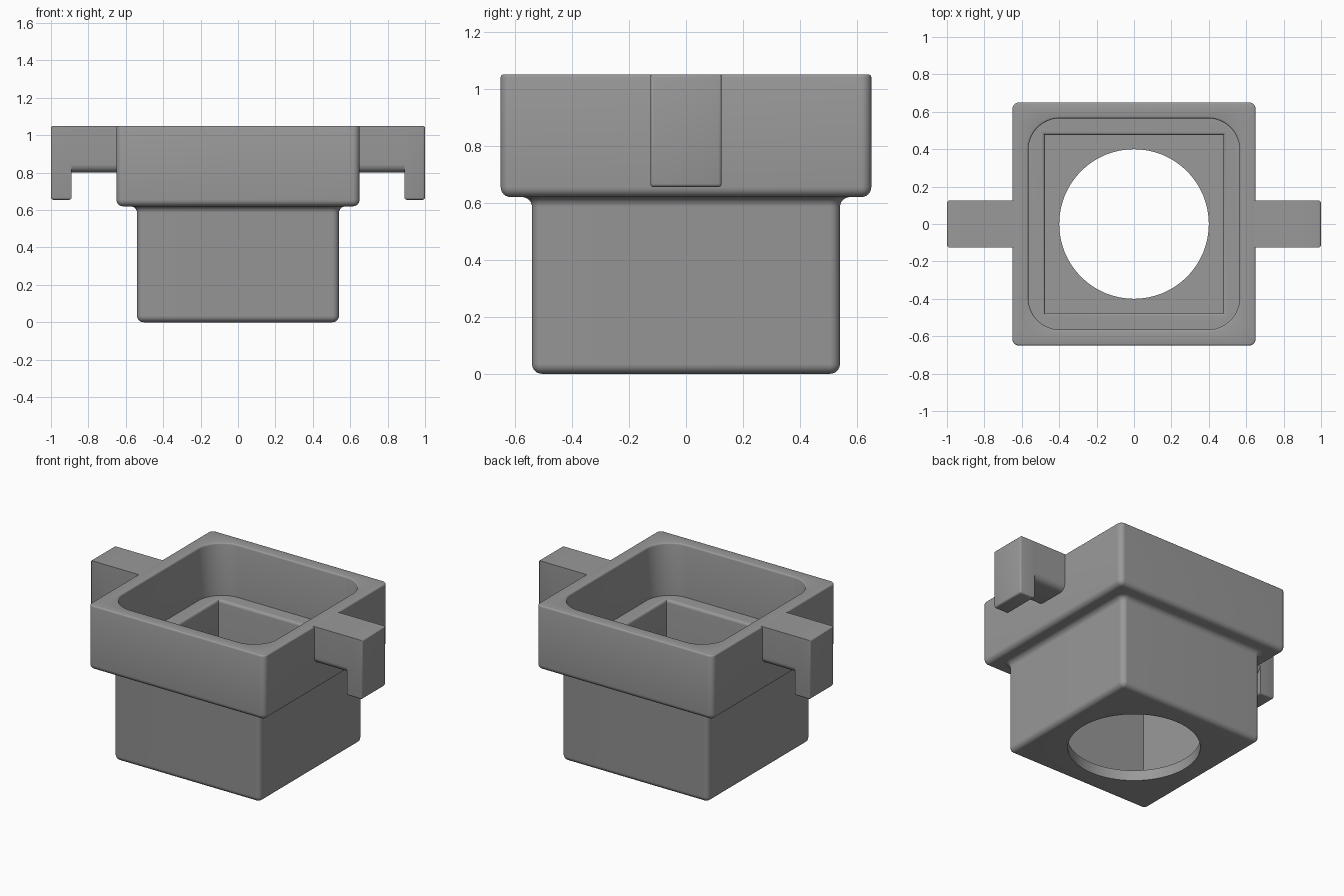
import bpy, bmesh, math

if "Cube" in bpy.data.objects:
    bpy.data.objects.remove(bpy.data.objects["Cube"])

grey = bpy.data.materials.new("plain grey")
grey.diffuse_color = (0.32, 0.32, 0.32, 1)
grey.use_nodes = True
grey.node_tree.nodes["Principled BSDF"].inputs["Base Color"].default_value = grey.diffuse_color


def finish(name, bm):
    bmesh.ops.remove_doubles(bm, verts=bm.verts, dist=1e-5)
    bmesh.ops.recalc_face_normals(bm, faces=bm.faces)
    mesh = bpy.data.meshes.new(name)
    bm.to_mesh(mesh)
    bm.free()
    mesh.materials.append(grey)
    ob = bpy.data.objects.new(name, mesh)
    bpy.context.collection.objects.link(ob)
    bpy.ops.object.select_all(action='DESELECT')
    ob.select_set(True)
    bpy.context.view_layer.objects.active = ob
    bpy.ops.object.shade_smooth_by_angle(angle=math.radians(35))
    return ob


def ring(half, core, z, n=16):
    """Square outline whose corners are arcs centred on +-core."""
    r = half - core
    pts = []
    for q, (sx, sy) in enumerate([(1, 1), (-1, 1), (-1, -1), (1, -1)]):
        for i in range(n + 1):
            a = math.pi / 2 * (q + i / n)
            pts.append((sx * core + r * math.cos(a), sy * core + r * math.sin(a), z))
    return pts


def arc(cx, cz, r, a0, a1, core=None, n=6):
    """Rounded edge in the wall profile; core None keeps square corners."""
    out = []
    for i in range(n + 1):
        a = math.radians(a0 + (a1 - a0) * i / n)
        h = cx + r * math.cos(a)
        out.append((h, h if core is None else core, cz + r * math.sin(a)))
    return out


# Stepped box: wall profile from the round hole, up the outside, down the inside
profile = [(0.40, 0, 0)]
profile += arc(0.505, 0.035, 0.035, -90, 0, 0.505)      # bottom edge
profile += arc(0.575, 0.585, 0.035, 180, 90, 0.505)     # fillet under collar
profile += arc(0.615, 0.655, 0.035, -90, 0, 0.615)      # collar lower edge
profile += arc(0.64, 1.04, 0.01, 0, 90, 0.615, 3)       # rim, outside
profile += arc(0.575, 1.04, 0.01, 90, 180, 0.395, 3)    # rim, inside
profile += [(0.565, 0.395, 0.70)]                       # shelf
profile += arc(0.495, 0.68, 0.02, 90, 180)              # square pocket lip
profile += [(0.475, 0.475, 0.07), (0.40, 0, 0.07)]      # floor and hole

bm = bmesh.new()
rings = [[bm.verts.new(p) for p in ring(*row)] for row in profile]
for a, b in zip(rings, rings[1:] + rings[:1]):
    for i in range(len(a)):
        j = (i + 1) % len(a)
        bm.faces.new((a[i], a[j], b[j], b[i]))
bmesh.ops.dissolve_degenerate(bm, edges=bm.edges, dist=1e-5)
finish("stepped_box", bm)


def block(name, x0, x1, z0, z1, pick, radius, segments):
    """Box across the arm width with the edges chosen by pick rounded."""
    bm = bmesh.new()
    bmesh.ops.create_cube(bm, size=1)
    for v in bm.verts:
        v.co = ((x0 + x1) / 2 + v.co.x * (x1 - x0), v.co.y * 0.25,
                (z0 + z1) / 2 + v.co.z * (z1 - z0))
    edges = [e for e in bm.edges if pick(*[(e.verts[0].co[k] + e.verts[1].co[k]) / 2
                                           for k in range(3)])]
    bmesh.ops.bevel(bm, geom=edges, offset=radius, segments=segments,
                    affect='EDGES', profile=0.5)
    return finish(name, bm)


# Side arms, rounded along the underside, each ending in a downward hook
for side, s in (("left", -1), ("right", 1)):
    xs = sorted((s * 0.64, s * 0.90))
    block(side + "_arm", *xs, 0.80, 1.05,
          lambda x, y, z: z < 0.81 and abs(y) > 0.1, 0.045, 8)
    xs = sorted((s * 0.89, s))
    block(side + "_hook", *xs, 0.655, 1.05,
          lambda x, y, z: z < 0.66 or (abs(x) > 0.99), 0.012, 3)
